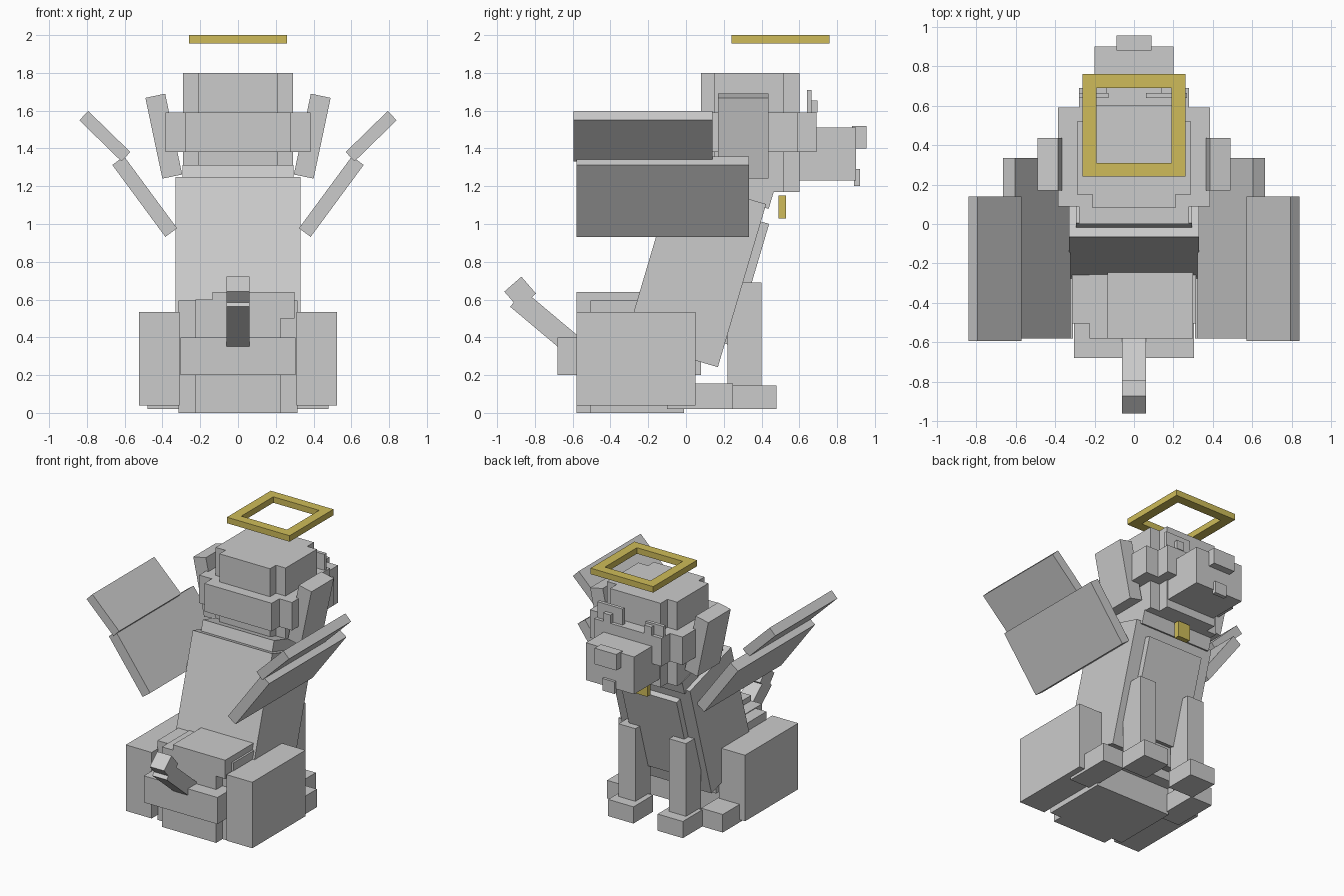
import bpy
import bmesh
from math import radians
from mathutils import Matrix, Vector

old = bpy.data.objects.get("Cube")
if old:
    bpy.data.objects.remove(old, do_unlink=True)


def material(name, color):
    m = bpy.data.materials.new(name)
    m.use_nodes = True
    m.diffuse_color = color
    m.node_tree.nodes["Principled BSDF"].inputs["Base Color"].default_value = color
    return m


GREY = material("stone grey", (0.6, 0.6, 0.6, 1))
GOLD = material("gold", (0.62, 0.5, 0.1, 1))


def block(name, center, size, turn=None, mat=GREY):
    """Box with a centre, size and optional (degrees, axis) rotation."""
    bm = bmesh.new()
    bmesh.ops.create_cube(bm, size=1)
    bmesh.ops.scale(bm, vec=size, verts=bm.verts)
    mesh = bpy.data.meshes.new(name)
    bm.to_mesh(mesh)
    bm.free()
    mesh.materials.append(mat)
    ob = bpy.data.objects.new(name, mesh)
    spin = Matrix.Rotation(radians(turn[0]), 4, turn[1]) if turn else Matrix()
    ob.matrix_world = Matrix.Translation(center) @ spin
    bpy.context.collection.objects.link(ob)
    return ob


def span(name, x, y, z, mat=GREY):
    """Upright box given by its extents on each axis."""
    center = [(a + b) / 2 for a, b in (x, y, z)]
    size = [b - a for a, b in (x, y, z)]
    return block(name, center, size, mat=mat)


def wide(name, half, y, z, mat=GREY):
    return span(name, (-half, half), y, z, mat)


# Leaning torso with collar and chest panel
LEAN = (-16.5, 'X')
TORSO = Vector((0, 0.052, 0.746))


def on_torso(name, offset, size):
    local = Matrix.Rotation(radians(LEAN[0]), 3, 'X') @ Vector(offset)
    block(name, TORSO + local, size, LEAN)


on_torso("torso", (0, 0, 0), (0.66, 0.51, 0.9))
on_torso("collar", (0, 0.035, 0.48), (0.59, 0.48, 0.1))
on_torso("chest_panel", (0, 0.275, 0.017), (0.46, 0.05, 0.674))
wide("collar_tag", 0.05, (0.49, 0.53), (1.03, 1.15), GOLD)

# Head
wide("skull", 0.21, (0.08, 0.60), (1.17, 1.80))
wide("skull_sides", 0.29, (0.15, 0.52), (1.17, 1.80))
wide("cheek_band", 0.385, (0.09, 0.59), (1.38, 1.59))
wide("brow_band", 0.28, (0.0, 0.69), (1.38, 1.59))
wide("muzzle", 0.2, (0.58, 0.90), (1.23, 1.51))
wide("nose", 0.09, (0.88, 0.955), (1.40, 1.52))
wide("chin", 0.05, (0.89, 0.92), (1.20, 1.29))
span("left_eyebrow", (0.06, 0.27), (0.64, 0.665), (1.59, 1.71))
span("right_eyebrow", (-0.28, -0.13), (0.64, 0.665), (1.59, 1.67))

# Rump
wide("rump_core", 0.225, (-0.58, -0.01), (0, 0.6))
wide("rump_sides", 0.315, (-0.505, -0.01), (0, 0.595))
wide("rump_middle", 0.305, (-0.68, 0.08), (0.2, 0.4))
span("rump_top", (-0.135, 0.30), (-0.58, -0.24), (0.5, 0.64))

# Tail
block("tail", (0, -0.73, 0.467), (0.12, 0.113, 0.43), (50, 'X'))
block("tail_tip", (0, -0.878, 0.637), (0.12, 0.12, 0.118), (41, 'X'))

# Mirrored limbs, ears and wings
for side, s in (("left", 1), ("right", -1)):
    def pair(name, x, y, z):
        span(f"{side}_{name}", sorted((s * x[0], s * x[1])), y, z)

    def tilted(name, center, size, angle):
        block(f"{side}_{name}", (s * center[0], center[1], center[2]), size, (s * angle, 'Y'))

    pair("thigh", (0.31, 0.525), (-0.58, 0.05), (0.04, 0.535))
    pair("hind_foot", (0.30, 0.48), (-0.1, 0.25), (0.02, 0.155))
    pair("front_leg", (0.14, 0.28), (0.22, 0.40), (0.1, 0.69))
    pair("front_foot", (0.10, 0.31), (0.25, 0.48), (0.02, 0.145))
    pair("eye", (0.14, 0.2), (0.66, 0.695), (1.59, 1.655))
    tilted("ear", (0.393, 0.303, 1.465), (0.107, 0.266, 0.437), 11.9)
    tilted("inner_wing", (0.494, -0.123, 1.145), (0.077, 0.915, 0.473), 36.4)
    tilted("outer_wing", (0.705, -0.227, 1.465), (0.068, 0.735, 0.311), 45.7)

# Square halo ring: open frame extruded up
bm = bmesh.new()
rings = []
for half in (0.26, 0.19):
    rings.append([bm.verts.new((half * a, 0.5 + half * b, 1.955))
                  for a, b in ((-1, -1), (1, -1), (1, 1), (-1, 1))])
outer, inner = rings
for i in range(4):
    j = (i + 1) % 4
    bm.faces.new((outer[i], outer[j], inner[j], inner[i]))
grown = bmesh.ops.extrude_face_region(bm, geom=bm.faces[:])["geom"]
bmesh.ops.translate(bm, vec=(0, 0, 0.045),
                    verts=[g for g in grown if isinstance(g, bmesh.types.BMVert)])
bmesh.ops.recalc_face_normals(bm, faces=bm.faces)
mesh = bpy.data.meshes.new("halo")
bm.to_mesh(mesh)
bm.free()
mesh.materials.append(GOLD)
bpy.context.collection.objects.link(bpy.data.objects.new("halo", mesh))
